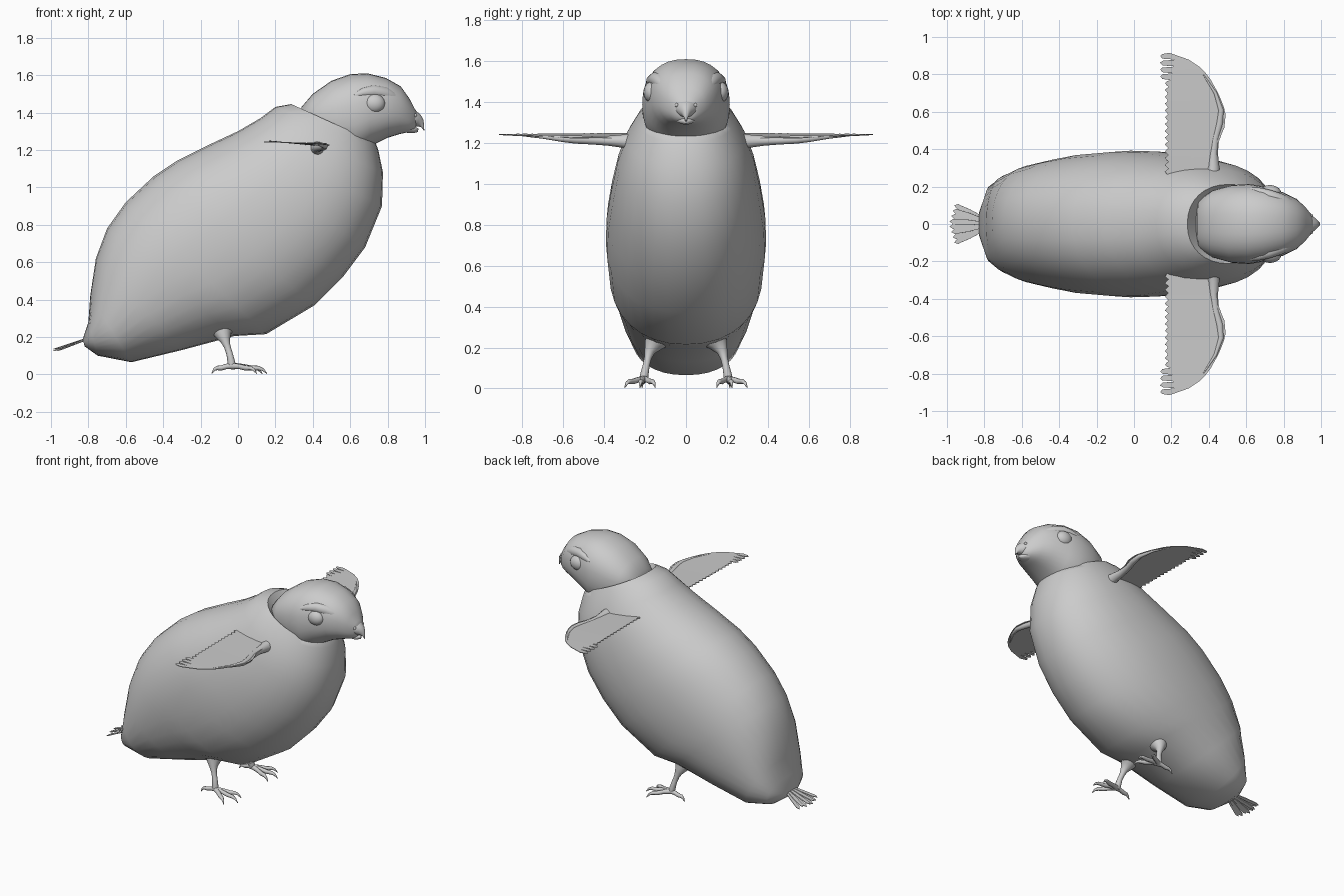
import bpy, bmesh, math
from mathutils import Vector

if "Cube" in bpy.data.objects:
    bpy.data.objects.remove(bpy.data.objects["Cube"])

grey = bpy.data.materials.new("plain grey")
grey.use_nodes = True
grey.diffuse_color = (0.6, 0.6, 0.6, 1)
grey.node_tree.nodes["Principled BSDF"].inputs["Base Color"].default_value = (0.6, 0.6, 0.6, 1)


def finish(name, bm):
    """Turn a bmesh into a smooth shaded object."""
    bmesh.ops.recalc_face_normals(bm, faces=bm.faces)
    mesh = bpy.data.meshes.new(name)
    bm.to_mesh(mesh)
    bm.free()
    mesh.materials.append(grey)
    ob = bpy.data.objects.new(name, mesh)
    bpy.context.collection.objects.link(ob)
    bpy.ops.object.select_all(action="DESELECT")
    ob.select_set(True)
    bpy.context.view_layer.objects.active = ob
    bpy.ops.object.shade_smooth_by_angle(angle=math.radians(60))
    return ob


def bridge(bm, rings):
    """Skin a list of closed rings of points and cap both ends."""
    loops = [[bm.verts.new(p) for p in ring] for ring in rings]
    n = len(loops[0])
    for a, b in zip(loops, loops[1:]):
        for i in range(n):
            j = (i + 1) % n
            bm.faces.new((a[i], a[j], b[j], b[i]))
    bm.faces.new(loops[0])
    bm.faces.new(loops[-1])


def section(top, low, half, power, n=32):
    """Slanted oval slice between a top and a low point of the side outline."""
    top, low = Vector((top[0], 0, top[1])), Vector((low[0], 0, low[1]))
    mid, arm = (top + low) / 2, (top - low) / 2
    ring = []
    for i in range(n):
        a = math.tau * i / n
        c, s = math.cos(a), math.sin(a)
        c = math.copysign(abs(c) ** power, c)
        s = math.copysign(abs(s) ** power, s)
        ring.append(mid + arm * c + Vector((0, half * s, 0)))
    return ring


def hull(name, slices, power):
    bm = bmesh.new()
    bridge(bm, [section((a, b), (c, d), w, power) for a, b, c, d, w in slices])
    return finish(name, bm)


def tube(bm, path, n=10):
    """Tapered tube through (x, y, z, radius) points."""
    pts = [Vector(p[:3]) for p in path]
    rings = []
    for i, p in enumerate(pts):
        t = (pts[min(i + 1, len(pts) - 1)] - pts[max(i - 1, 0)]).normalized()
        u = t.cross(Vector((0.3, 0.9, 0.1))).normalized()
        if abs(t.y) > 0.8:
            u = t.cross(Vector((1, 0, 0))).normalized()
        v = t.cross(u)
        rings.append([p + path[i][3] * (u * math.cos(math.tau * k / n) + v * math.sin(math.tau * k / n))
                      for k in range(n)])
    bridge(bm, rings)


def ball(name, centre, size):
    bm = bmesh.new()
    bmesh.ops.create_uvsphere(bm, u_segments=20, v_segments=12, radius=1)
    for v in bm.verts:
        v.co = Vector(centre) + Vector([a * b for a, b in zip(v.co, size)])
    return finish(name, bm)


def interp(table, t):
    for (a, p), (b, q) in zip(table, table[1:]):
        if t <= b:
            return p + (q - p) * max(0, (t - a) / (b - a))
    return table[-1][1]


def thicken(ob):
    """Give a feather sheet a thin body with crisp rims."""
    thick = ob.modifiers.new("thickness", "SOLIDIFY")
    thick.thickness = .004
    thick.offset = 0
    bpy.ops.object.modifier_apply(modifier="thickness")
    bpy.ops.object.shade_smooth_by_angle(angle=math.radians(30))


def mirrored(ob):
    """Mirror a left part across the middle of the body."""
    ob.modifiers.new("mirror", "MIRROR").use_axis = (False, True, False)
    bpy.ops.object.modifier_apply(modifier="mirror")


# Body with neck: back x z, belly x z, half width
hull("body", [
    (-.83, .19, -.82, .15, .07), (-.80, .28, -.75, .10, .20), (-.79, .42, -.57, .065, .26),
    (-.76, .62, -.30, .13, .315), (-.70, .78, -.02, .205, .35), (-.60, .92, .15, .215, .375),
    (-.45, 1.06, .41, .37, .392), (-.33, 1.14, .56, .52, .388), (-.15, 1.23, .68, .68, .367),
    (0, 1.30, .77, .90, .335), (.12, 1.37, .775, 1.08, .29), (.20, 1.43, .75, 1.20, .238),
    (.285, 1.445, .735, 1.24, .212), (.335, 1.37, .725, 1.255, .195), (.43, 1.39, .71, 1.29, .18)], .91)

# Head: crown x z, throat x z, half width
hull("head", [
    (.33, 1.37, .335, 1.30, .06), (.34, 1.43, .36, 1.25, .13), (.40, 1.50, .45, 1.20, .18),
    (.50, 1.57, .55, 1.17, .208), (.60, 1.605, .64, 1.17, .214), (.69, 1.61, .71, 1.22, .199),
    (.79, 1.585, .80, 1.265, .17), (.87, 1.54, .865, 1.285, .135), (.92, 1.47, .91, 1.295, .092),
    (.945, 1.42, .94, 1.305, .058), (.96, 1.40, .95, 1.32, .035)], .85)

# Beak with hooked upper half
hull("upper_beak", [
    (.91, 1.44, .91, 1.33, .065), (.95, 1.41, .945, 1.325, .05), (.975, 1.39, .955, 1.325, .034),
    (.99, 1.365, .968, 1.325, .02), (.995, 1.335, .982, 1.32, .01), (.996, 1.305, .993, 1.303, .002)], 1)
hull("lower_beak", [
    (.90, 1.34, .90, 1.292, .055), (.94, 1.325, .94, 1.29, .035), (.965, 1.315, .962, 1.296, .01)], 1)

# Eyes, brows and nostrils
mirrored(ball("eyes", (.727, .165, 1.448), (.06, .043, .052)))
mirrored(ball("nostrils", (.945, .045, 1.385), (.012, .01, .01)))
bm = bmesh.new()
tube(bm, [(.62, .185, 1.49, .012), (.67, .168, 1.505, .027), (.72, .150, 1.512, .034), (.78, .127, 1.502, .037),
          (.84, .10, 1.475, .03), (.90, .06, 1.43, .012)], 16)
mirrored(finish("brows", bm))

# Wing feathers: joined strips with pointed trailing ends
LEAD = [(.25, .34), (.30, .44), (.45, .455), (.52, .485), (.60, .49), (.69, .455),
        (.79, .40), (.86, .33), (.90, .25), (.92, .17)]
NOTCH = [(.25, .185), (.70, .18), (.80, .20), (.86, .235), (.915, .19)]


def wing_point(x, y):
    inner = 1 - .8 * (y - .25) / .67
    return Vector((x, y, 1.24 + (.01 - (x - .15) * .1) * inner))


bm = bmesh.new()
count = 18
for i in range(count):
    y0, y1 = (.26 + .655 * k / count for k in (i, i + 1))
    tip = .165 if i < 14 else .14
    outline = [(interp(LEAD, y0), y0), (interp(LEAD, y1), y1), (interp(NOTCH, y1), y1),
               (tip + .012, y1 - .006), (tip, y0 + .02), (tip + .012, y0 + .006), (interp(NOTCH, y0), y0)]
    bm.faces.new([bm.verts.new(wing_point(x, y)) for x, y in outline])
bmesh.ops.remove_doubles(bm, verts=bm.verts, dist=.0005)
wing = finish("wing_feathers", bm)
thicken(wing)
mirrored(wing)

# Wing arms
bm = bmesh.new()
tube(bm, [(.41, .14, 1.19, .09), (.415, .21, 1.198, .066), (.42, .26, 1.205, .044), (.425, .31, 1.209, .032),
          (.425, .38, 1.211, .024), (.435, .46, 1.213, .02), (.458, .54, 1.217, .02),
          (.465, .61, 1.222, .016), (.435, .70, 1.23, .009), (.37, .80, 1.236, .003)], 14)
mirrored(finish("wing_arms", bm))

# Tail fan
bm = bmesh.new()
for i in range(8):
    s = (i - 3.5) / 3.5
    length = .20 - .03 * abs(s)
    drop = .20 - .008 * (i % 2)
    start = Vector((-.79, .025 * s, drop))
    end = Vector((-.79 - length, .1 * s, drop - .065))
    side = Vector((.1 * s, 1, 0)).normalized() * .014
    near, far = start.lerp(end, .5), start.lerp(end, .9)
    bm.faces.new([bm.verts.new(p) for p in (
        start - side * .4, near - side, far - side, end, far + side, near + side, start + side * .4)])
thicken(finish("tail_feathers", bm))

# Legs with thigh, shank and clawed toes
bm = bmesh.new()
tube(bm, [(-.09, .10, .31, .09), (-.085, .135, .25, .07), (-.08, .16, .215, .046), (-.068, .178, .18, .026),
          (-.058, .186, .15, .018), (-.045, .195, .11, .017), (-.035, .205, .06, .021), (-.03, .207, .035, .016)], 14)
for x, y in ((.13, .15), (.155, .225), (.10, .30), (-.14, .215)):
    foot, claw = Vector((-.03, .207, .045)), Vector((x, y, .003))
    path = []
    for t, z, r in ((0, .045, .018), (.3, .042, .014), (.55, .034, .014), (.75, .034, .012),
                    (.88, .026, .008), (1, .004, .002)):
        p = foot.lerp(claw, t)
        path.append((p.x, p.y, z, r))
    tube(bm, path, 8)
mirrored(finish("legs", bm))
